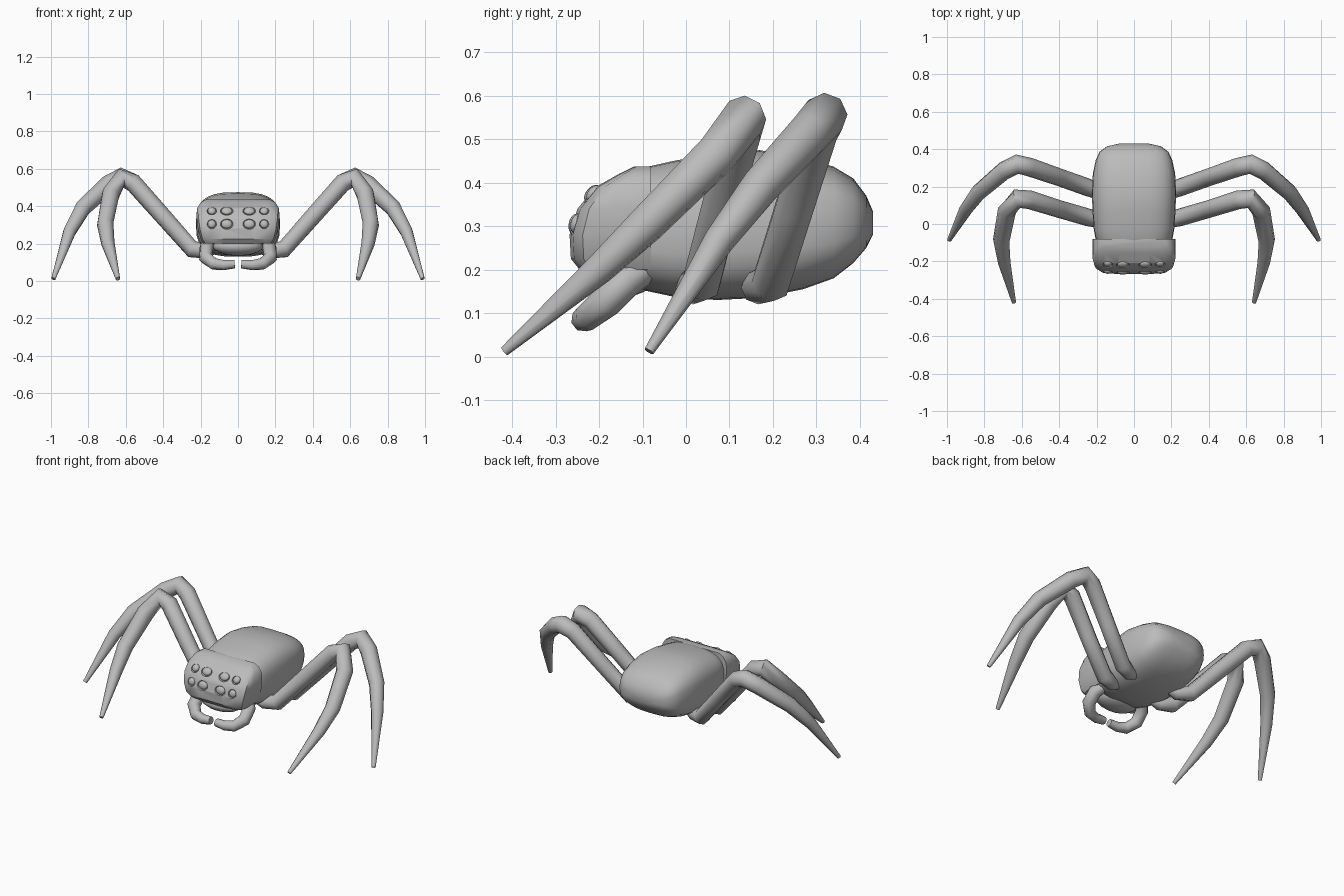
import bpy, bmesh, math
from mathutils import Vector, Matrix

if "Cube" in bpy.data.objects:
    bpy.data.objects.remove(bpy.data.objects["Cube"])

GREY = bpy.data.materials.new("plain grey")
GREY.diffuse_color = (0.5, 0.5, 0.5, 1)
GREY.use_nodes = True
GREY.node_tree.nodes["Principled BSDF"].inputs["Base Color"].default_value = GREY.diffuse_color


def finish(name, bm, angle=45):
    bmesh.ops.recalc_face_normals(bm, faces=bm.faces)
    me = bpy.data.meshes.new(name)
    bm.to_mesh(me)
    bm.free()
    ob = bpy.data.objects.new(name, me)
    bpy.context.collection.objects.link(ob)
    me.materials.append(GREY)
    smooth(ob, angle)
    return ob


def smooth(ob, angle):
    bpy.ops.object.select_all(action='DESELECT')
    ob.select_set(True)
    bpy.context.view_layer.objects.active = ob
    bpy.ops.object.shade_smooth_by_angle(angle=math.radians(angle))


def loft(name, rings, angle=45):
    """Skin a list of equal-length closed rings and cap both ends."""
    bm = bmesh.new()
    vs = [[bm.verts.new(p) for p in r] for r in rings]
    n = len(rings[0])
    for a, b in zip(vs, vs[1:]):
        for i in range(n):
            j = (i + 1) % n
            bm.faces.new((a[i], a[j], b[j], b[i]))
    bm.faces.new(vs[0])
    bm.faces.new(vs[-1])
    return finish(name, bm, angle)


def tube(name, path, side, sides=8):
    """Tapered tube through (x, y, z, radius) points, mirrored by side."""
    pts = [Vector((p[0] * side, p[1], p[2])) for p in path]
    rings, u = [], None
    for i, p in enumerate(pts):
        d1 = (pts[min(i + 1, len(pts) - 1)] - p).normalized()
        d0 = (p - pts[max(i - 1, 0)]).normalized()
        t = (d0 + d1).normalized()
        u = Vector((0, 1, 0)) if u is None else u
        u = (u - t * u.dot(t)).normalized()
        v = t.cross(u)
        r = path[i][3]
        rings.append([p + (u * math.cos(a) + v * math.sin(a)) * r
                      for a in (2 * math.pi * k / sides for k in range(sides))])
    return loft(name, rings, 60)


def ellipsoid(bm, centre, radii, tilt=0.0, u=16, v=10):
    m = (Matrix.Translation(centre) @ Matrix.Rotation(tilt, 4, 'X')
         @ Matrix.Diagonal((*radii, 1)))
    bmesh.ops.create_uvsphere(bm, u_segments=u, v_segments=v, radius=1, matrix=m)


# Abdomen: rounded-box sections along y (y, bottom, top, half width)
sections = [(-.17, .20, .40, .15), (-.11, .155, .432, .20), (-.03, .138, .45, .215),
            (.07, .13, .468, .222), (.17, .135, .475, .225), (.27, .155, .457, .22),
            (.34, .18, .437, .205), (.385, .215, .41, .185), (.415, .25, .37, .145),
            (.43, .28, .335, .08)]


def sup(c, e=2 / 3.0):
    return math.copysign(abs(c) ** e, c)


rings = []
for y, zb, zt, w in sections:
    ang = [2 * math.pi * k / 28 for k in range(28)]
    rings.append([(w * sup(math.cos(a)), y, (zb + zt) / 2 + (zt - zb) / 2 * sup(math.sin(a)))
                  for a in ang])
loft("body", rings, 60)

# Head: horizontal slices (z, front y, half width)
slices = [(.20, -.245, .185), (.225, -.265, .20), (.28, -.268, .214), (.34, -.25, .222),
          (.39, -.208, .218), (.42, -.155, .20), (.437, -.12, .17)]
rings = []
for z, yf, w in slices:
    back = -.08
    d = back - yf
    half = [(w, back), (w, yf + d * .4), (w * .95, yf + d * .16),
            (w * .78, yf + d * .04), (w * .4, yf)]
    rings.append([(x, y, z) for x, y in half] + [(-x, y, z) for x, y in reversed(half)])
head = loft("head", rings, 35)

# Eyes: two rows of four sockets cut in the face, with a bulging eye in each
cut, eyes = bmesh.new(), bmesh.new()
for z, y, tilt in ((.375, -.222, -.7), (.305, -.262, -.2)):
    for x, rx, rz, dy in ((.06, .035, .028, 0), (.14, .026, .026, .004)):
        for s in (-1, 1):
            c = Vector((s * x, y + dy, z))
            ellipsoid(cut, c, (rx, .022, rz), tilt)
            ellipsoid(eyes, c + Vector((0, .006, 0)), (rx * .85, .014, rz * .85), tilt)
cutter = finish("eye_socket_cutter", cut)
cutter.hide_render = True
mod = head.modifiers.new("sockets", 'BOOLEAN')
mod.operation = 'DIFFERENCE'
mod.solver = 'EXACT'
mod.object = cutter
bpy.context.view_layer.objects.active = head
bpy.ops.object.modifier_apply(modifier=mod.name)
bpy.data.objects.remove(cutter)
smooth(head, 35)
finish("eyes", eyes, 60)

# Mouth under the face
bm = bmesh.new()
ellipsoid(bm, (0, -.155, .185), (.135, .085, .05), 0, 16, 8)
finish("mouth", bm, 60)

# Legs and jaws: (x, y, z, radius)
front_leg = [(.10, 0, .17, .015), (.17, .015, .16, .04), (.245, .035, .17, .047),
             (.40, .08, .345, .047), (.56, .13, .525, .05), (.625, .135, .55, .052),
             (.68, .07, .465, .05), (.71, -.09, .305, .045), (.695, -.2, .2, .036),
             (.642, -.418, .012, .012)]
back_leg = [(.10, .15, .17, .015), (.17, .165, .16, .04), (.245, .195, .17, .047),
            (.40, .25, .345, .047), (.56, .305, .525, .05), (.625, .32, .555, .052),
            (.695, .285, .515, .05), (.83, .17, .39, .045), (.90, .075, .265, .036),
            (.987, -.085, .012, .012)]
jaw = [(.14, -.09, .20, .03), (.17, -.135, .175, .038), (.172, -.185, .125, .038),
       (.13, -.225, .092, .033), (.075, -.237, .085, .028), (.018, -.238, .09, .023)]
for s, label in ((1, "right"), (-1, "left")):
    tube("front_leg_" + label, front_leg, s)
    tube("back_leg_" + label, back_leg, s)
    tube("jaw_" + label, jaw, s)
